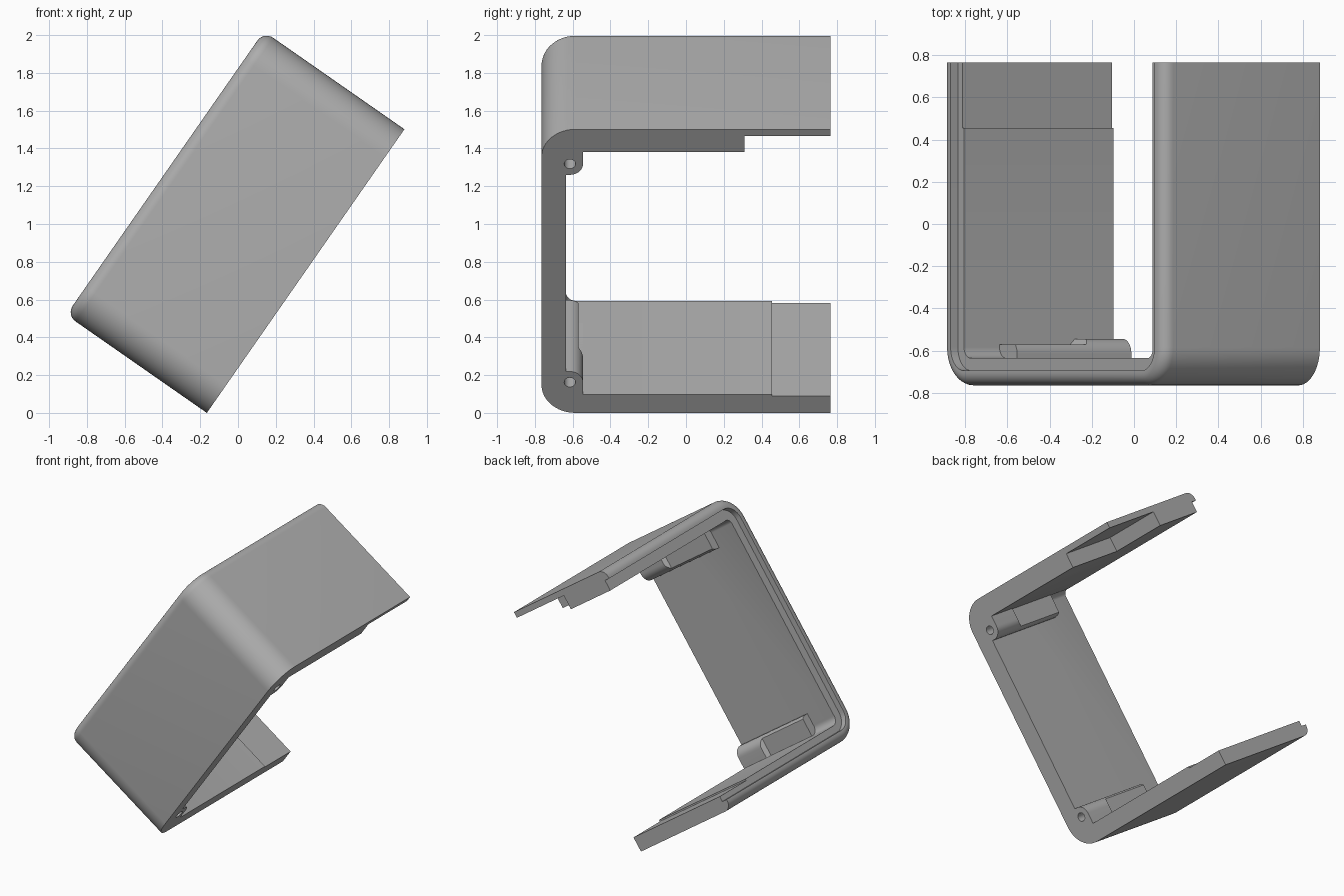
import bpy, bmesh, math
from mathutils import Vector

cube = bpy.data.objects.get("Cube")
if cube:
    bpy.data.objects.remove(cube, do_unlink=True)

# One plain grey material
grey = bpy.data.materials.new("plain_grey")
grey.use_nodes = True
tone = (0.42, 0.42, 0.42, 1)
grey.diffuse_color = tone
grey.node_tree.nodes["Principled BSDF"].inputs["Base Color"].default_value = tone

# Tilted frame: u runs along the length, v across the width
LENGTH, WIDTH, BACK, FRONT = 1.83, 0.907, 0.765, -0.765
CORNER, RIM = 0.18, 0.06
T_LOW, T_BASE, T_HIGH = 0.12, 0.13, 0.147
TILT = math.atan2(1.5, 1.045)
U = Vector((math.cos(TILT), 0, math.sin(TILT)))
V = Vector((-math.sin(TILT), 0, math.cos(TILT)))
ORIGIN = Vector((-0.165, 0, 0))


def place(u, v, y):
    return ORIGIN + U * u + V * v + Vector((0, y, 0))


def loft(name, rings):
    """Solid from a row of matching closed rings, capped at both ends."""
    bm = bmesh.new()
    rows = [[bm.verts.new(p) for p in ring] for ring in rings]
    n = len(rows[0])
    for a, b in zip(rows, rows[1:]):
        for i in range(n):
            j = (i + 1) % n
            bm.faces.new((a[i], a[j], b[j], b[i]))
    bm.faces.new(rows[0])
    bm.faces.new(rows[-1])
    bmesh.ops.recalc_face_normals(bm, faces=bm.faces)
    mesh = bpy.data.meshes.new(name)
    bm.to_mesh(mesh)
    bm.free()
    mesh.materials.append(grey)
    obj = bpy.data.objects.new(name, mesh)
    bpy.context.collection.objects.link(obj)
    return obj


def along_v(name, outline, v0, v1):
    return loft(name, [[place(u, v, y) for u, y in outline] for v in (v0, v1)])


def box(name, u0, u1, v0, v1, y0, y1):
    return along_v(name, [(u0, y0), (u1, y0), (u1, y1), (u0, y1)], v0, v1)


def activate(obj):
    bpy.ops.object.select_all(action='DESELECT')
    obj.select_set(True)
    bpy.context.view_layer.objects.active = obj


def cut(obj, cutter, keep=False):
    cutter.hide_render = True
    mod = obj.modifiers.new("cut", 'BOOLEAN')
    mod.operation = 'DIFFERENCE'
    mod.solver = 'EXACT'
    mod.object = cutter
    activate(obj)
    bpy.ops.object.modifier_apply(modifier=mod.name)
    if not keep:
        bpy.data.objects.remove(cutter, do_unlink=True)


def smooth(obj):
    activate(obj)
    bpy.ops.object.shade_smooth_by_angle(angle=math.radians(30))


# Stations along the U path: outer point, outward direction, wall thickness
stations = [(0, BACK, -1, 0, T_LOW)]
STEPS = 12
for centre, start, t0, t1 in ((CORNER, math.pi, T_LOW, T_BASE),
                              (LENGTH - CORNER, 1.5 * math.pi, T_BASE, T_HIGH)):
    for i in range(STEPS + 1):
        f = i / STEPS
        a = start + f * math.pi / 2
        c, s = math.cos(a), math.sin(a)
        stations.append((centre + CORNER * c, FRONT + CORNER * (1 + s), c, s, t0 + (t1 - t0) * f))
stations.append((LENGTH, BACK, 1, 0, T_HIGH))


# Wall section with a rounded outer rim and a recessed inner ledge
def section(t):
    pts = [(0, 0)]
    for i in range(9):
        a = i / 8 * math.pi / 2
        pts.append((RIM * (1 - math.cos(a)), WIDTH - RIM * (1 - math.sin(a))))
    return pts + [(0.07, WIDTH), (0.07, WIDTH - 0.042), (t, WIDTH - 0.042), (t, 0)]


shell = loft("bent_shell", [[place(u - nu * d, v, y - ny * d) for d, v in section(t)]
                            for u, y, nu, ny, t in stations])

# Thinned end of the lower wall and stepped end of the upper wall
cut(shell, box("low_step", 0.108, 0.4, -0.1, 1, 0.455, 1))
cut(shell, box("high_step", 1.4, LENGTH - 0.043, -0.1, 0.47, 0.31, 1))


# Screw posts in the two inner corners
def screw_post(name, wall, side):
    r, y = 0.07, -0.615
    centre = wall + side * 0.077
    outline = [(wall - side * 0.02, -0.66), (wall - side * 0.02, y + r)]
    for i in range(9):
        a = math.pi / 2 * (1 - i / 8)
        outline.append((centre + side * r * math.cos(a), y + r * math.sin(a)))
    outline.append((centre + side * r, -0.66))
    post = along_v(name, outline, 0, 0.66)

    # Flat relief with a sloped start
    relief = [(0.22, -0.54), (0.25, -0.57), (0.8, -0.57), (0.8, -0.4), (0.22, -0.4)]
    lo, hi = sorted((wall, wall + side * 0.3))
    cut(post, loft("relief", [[place(u, v, yy) for v, yy in relief] for u in (lo, hi)]))

    # Screw hole
    ring = [(centre + 0.03 * math.cos(k * math.tau / 24), y + 0.03 * math.sin(k * math.tau / 24))
            for k in range(24)]
    hole = along_v("hole", ring, -0.1, 0.4)
    cut(shell, hole, keep=True)
    cut(post, hole)
    smooth(post)


screw_post("lower_screw_post", T_LOW, 1)
screw_post("upper_screw_post", LENGTH - T_HIGH, -1)
smooth(shell)
